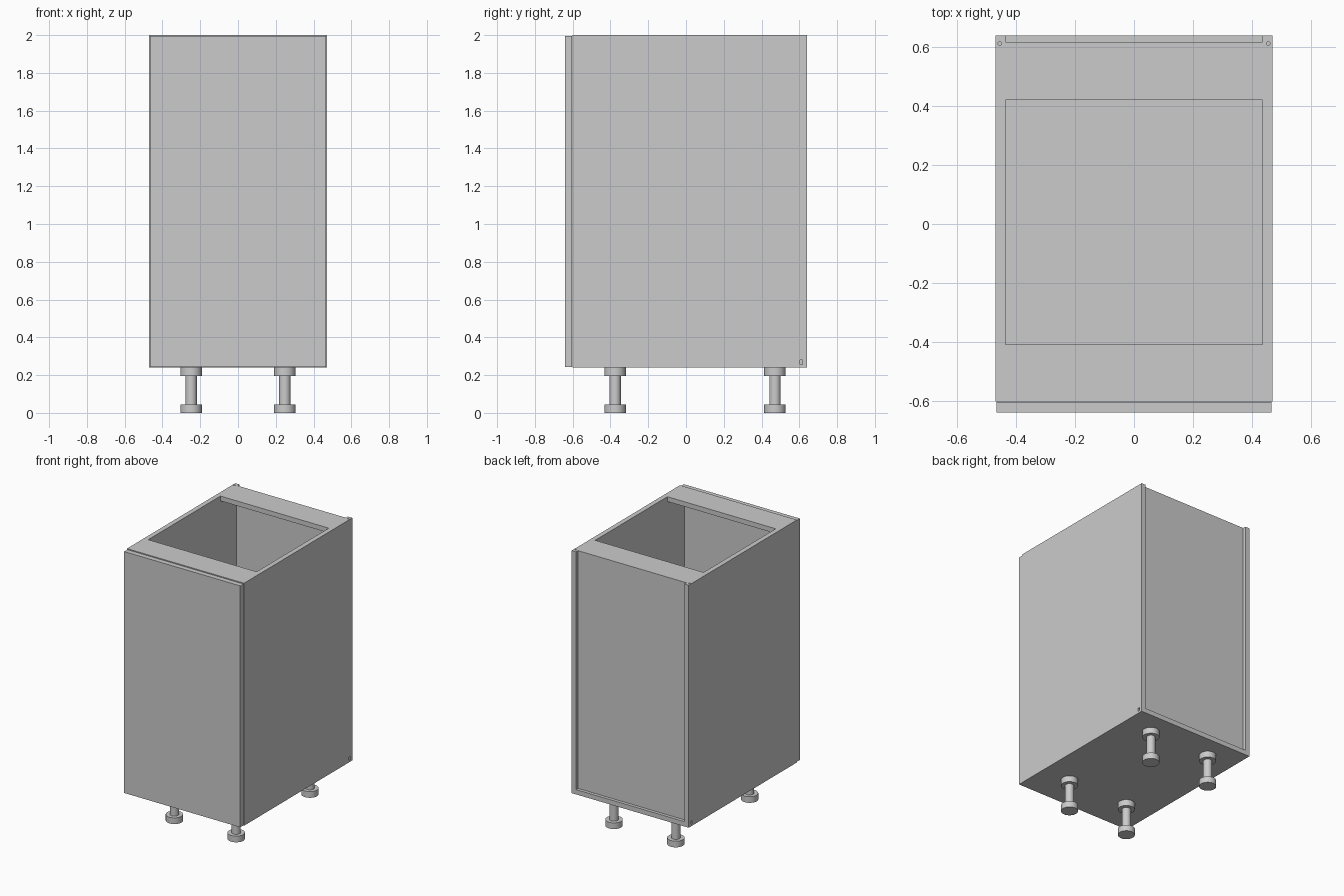
import bpy, bmesh
from mathutils import Matrix, Vector

if "Cube" in bpy.data.objects:
    bpy.data.objects.remove(bpy.data.objects["Cube"])


def make(name, bm):
    me = bpy.data.meshes.new(name)
    bm.to_mesh(me)
    bm.free()
    ob = bpy.data.objects.new(name, me)
    bpy.context.collection.objects.link(ob)
    return ob


def box(name, x, y, z):
    """Box from (min, max) ranges."""
    bm = bmesh.new()
    size = [r[1] - r[0] for r in (x, y, z)]
    mid = Vector([(r[0] + r[1]) / 2 for r in (x, y, z)])
    bmesh.ops.create_cube(bm, size=1, matrix=Matrix.Translation(mid) @ Matrix.Diagonal((*size, 1)))
    return make(name, bm)


def add_cylinder(bm, x, y, z0, z1, r, n=32):
    bmesh.ops.create_cone(bm, cap_ends=True, segments=n, radius1=r, radius2=r,
                          depth=z1 - z0, matrix=Matrix.Translation((x, y, (z0 + z1) / 2)))


def cut(ob, cutter):
    cutter.hide_render = True
    cutter.hide_viewport = True
    m = ob.modifiers.new("hole", 'BOOLEAN')
    m.operation = 'DIFFERENCE'
    m.solver = 'EXACT'
    m.object = cutter


W, IN = 0.47, 0.435          # outer and inner half widths
BACK, FRONT = 0.64, -0.602   # carcass depth
Z0, Z1, T = 0.24, 2.0, 0.035

# side panels with small fixing holes at the rear
for label, s in (("left", -1), ("right", 1)):
    side = box(f"{label}_side", sorted((s * IN, s * W)), (FRONT, BACK), (Z0, Z1))
    bm = bmesh.new()
    add_cylinder(bm, s * 0.456, 0.612, Z1 - 0.02, Z1 + 0.02, 0.006, 16)
    cut(side, make(f"{label}_top_hole_cutter", bm))
    cut(side, box(f"{label}_slot_cutter", sorted((s * 0.458, s * 0.49)),
                  (0.604, 0.616), (0.255, 0.279)))

# floor, back panel, top rails
box("bottom_panel", (-IN, IN), (FRONT, BACK), (Z0, Z0 + T))
box("back_panel", (-IN, IN), (0.605, 0.617), (Z0 + T, Z1))
box("front_rail", (-IN, IN), (FRONT, -0.408), (Z1 - T, Z1))
box("back_rail", (-IN, IN), (0.42, 0.605), (Z1 - T, Z1))

# door
box("door", (-0.466, 0.466), (-0.64, -0.604), (Z0 + 0.002, Z1 - 0.006))

# legs: foot, stem and mounting cap
for yl, y in (("front", -0.375), ("back", 0.471)):
    for xl, x in (("left", -0.248), ("right", 0.248)):
        bm = bmesh.new()
        for z0, z1, r in ((0, 0.045, 0.057), (0.045, 0.195, 0.03), (0.195, Z0, 0.057)):
            add_cylinder(bm, x, y, z0, z1, r)
        leg = make(f"{yl}_{xl}_leg", bm)
        bpy.ops.object.select_all(action='DESELECT')
        leg.select_set(True)
        bpy.context.view_layer.objects.active = leg
        bpy.ops.object.shade_smooth_by_angle()
